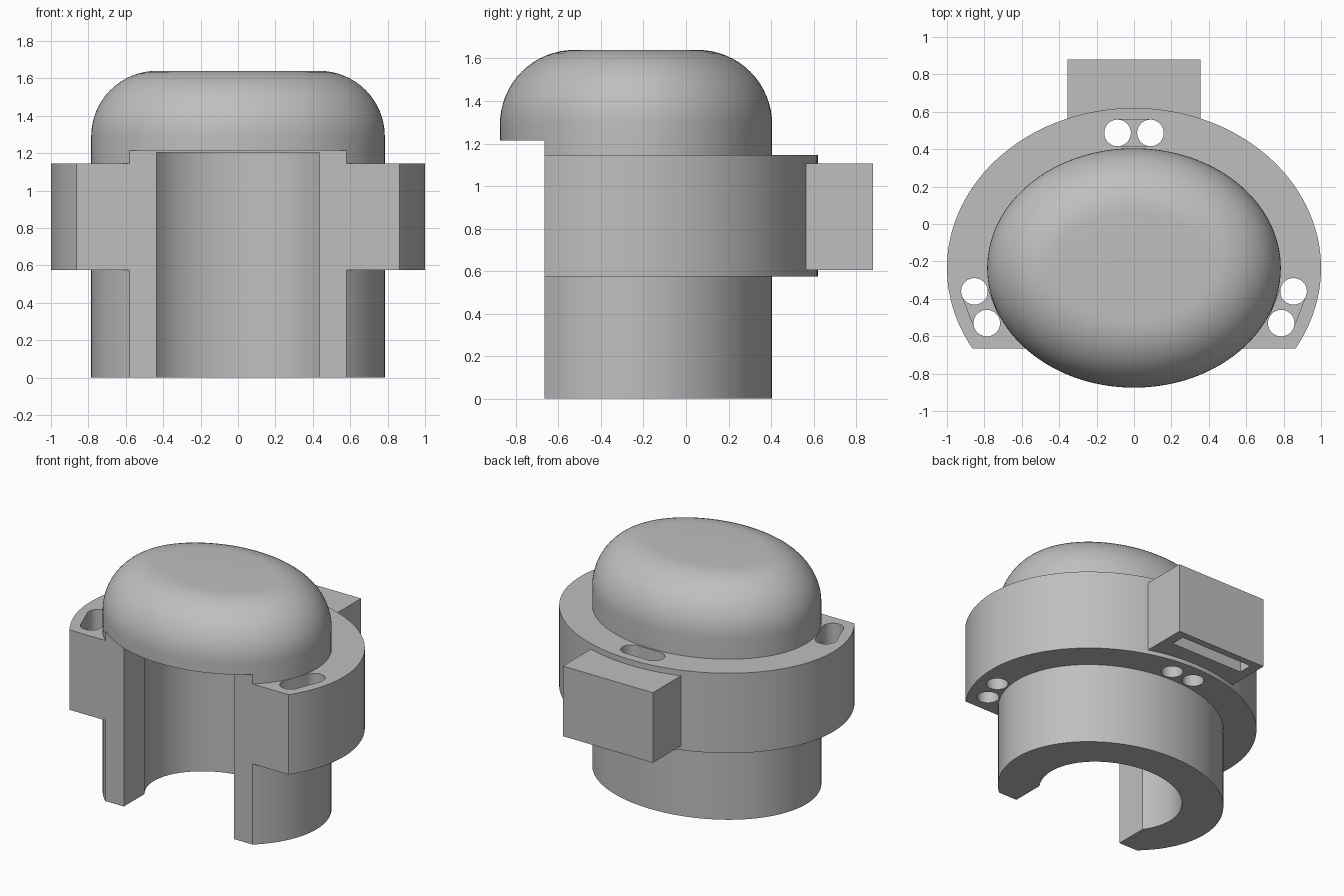
import bpy, bmesh, math
from mathutils import Vector

CY = -0.235          # centre of the oval plan
FRONT = -0.665       # flat front plane
SEG = 128

if "Cube" in bpy.data.objects:
    bpy.data.objects.remove(bpy.data.objects["Cube"])

grey = bpy.data.materials.new("plain grey")
grey.use_nodes = True
grey.diffuse_color = (0.52, 0.52, 0.52, 1)
grey.node_tree.nodes["Principled BSDF"].inputs["Base Color"].default_value = (0.52, 0.52, 0.52, 1)


def loft(name, rings):
    """Closed solid through rings of equal point count."""
    bm = bmesh.new()
    loops = [[bm.verts.new(p) for p in ring] for ring in rings]
    n = len(loops[0])
    for low, high in zip(loops, loops[1:]):
        for i in range(n):
            j = (i + 1) % n
            bm.faces.new((low[i], low[j], high[j], high[i]))
    bm.faces.new(loops[0][::-1])
    bm.faces.new(loops[-1])
    bmesh.ops.recalc_face_normals(bm, faces=bm.faces)
    mesh = bpy.data.meshes.new(name)
    bm.to_mesh(mesh)
    bm.free()
    obj = bpy.data.objects.new(name, mesh)
    bpy.context.collection.objects.link(obj)
    mesh.materials.append(grey)
    return obj


def oval(rx, ry, z, inset=0):
    ring = []
    for i in range(SEG):
        a = 2 * math.pi * i / SEG
        normal = Vector((math.cos(a) / rx, math.sin(a) / ry, 0)).normalized()
        ring.append(Vector((rx * math.cos(a), CY + ry * math.sin(a), z)) - normal * inset)
    return ring


def prism(name, outline, z0, z1):
    return loft(name, [[(x, y, z) for x, y in outline] for z in (z0, z1)])


def box(name, x0, x1, y0, y1, z0, z1):
    return prism(name, [(x0, y0), (x1, y0), (x1, y1), (x0, y1)], z0, z1)


def stadium(p, q, r, n=20):
    """Outline of a round-ended slot from p to q; a circle when p equals q."""
    base = math.atan2(q[1] - p[1], q[0] - p[0])
    pts = []
    for c, start in ((q, base - math.pi / 2), (p, base + math.pi / 2)):
        for i in range(n):
            a = start + math.pi * (i + (0.5 if p == q else 0)) / (n if p == q else n - 1)
            pts.append((c[0] + r * math.cos(a), c[1] + r * math.sin(a)))
    return pts


def combine(target, tool, operation):
    mod = target.modifiers.new(operation.lower(), "BOOLEAN")
    mod.operation = operation
    mod.solver = "EXACT"
    mod.object = tool
    bpy.ops.object.select_all(action="DESELECT")
    bpy.context.view_layer.objects.active = target
    target.select_set(True)
    bpy.ops.object.modifier_apply(modifier=mod.name)
    bpy.data.objects.remove(tool)


# Domed oval body with a rolled top edge
TOP, R, STEPS = 1.64, 0.35, 16
rings = [oval(0.785, 0.64, 0)]
for k in range(STEPS + 1):
    t = math.pi / 2 * k / STEPS
    rings.append(oval(0.785, 0.64, TOP - R + R * math.sin(t), R * (1 - math.cos(t))))
body = loft("domed_housing", rings)

# Collar and rear mounting block
combine(body, loft("collar", [oval(1, 0.855, z) for z in (0.575, 1.145)]), "UNION")
combine(body, box("rear_block", -0.355, 0.355, 0.48, 0.88, 0.605, 1.105), "UNION")

# Flat front, hollow inside, front opening and pocket under the block
cutters = [
    box("front_cut", -1.5, 1.5, -1.5, FRONT, -0.1, 1.215),
    loft("cavity", [oval(0.5, 0.4, z) for z in (-0.1, 1.205)]),
    box("front_opening", -0.435, 0.435, -1.2, CY, -0.1, 1.205),
    box("block_pocket", -0.285, 0.285, 0.73, 0.83, 0.5, 1.05),
]

# Paired through holes joined by a shallow slot on the collar top
pairs = [((-0.088, 0.487), (0.088, 0.487))]
pairs += [((s * 0.853, -0.36), (s * 0.787, -0.53)) for s in (-1, 1)]
for p, q in pairs:
    cutters += [prism("hole", stadium(c, c, 0.071), 0.4, 1.18) for c in (p, q)]
    cutters.append(prism("slot", stadium(p, q, 0.0705), 1.045, 1.19))

for cutter in cutters:
    combine(body, cutter, "DIFFERENCE")

bpy.ops.object.shade_smooth_by_angle(angle=math.radians(30))
